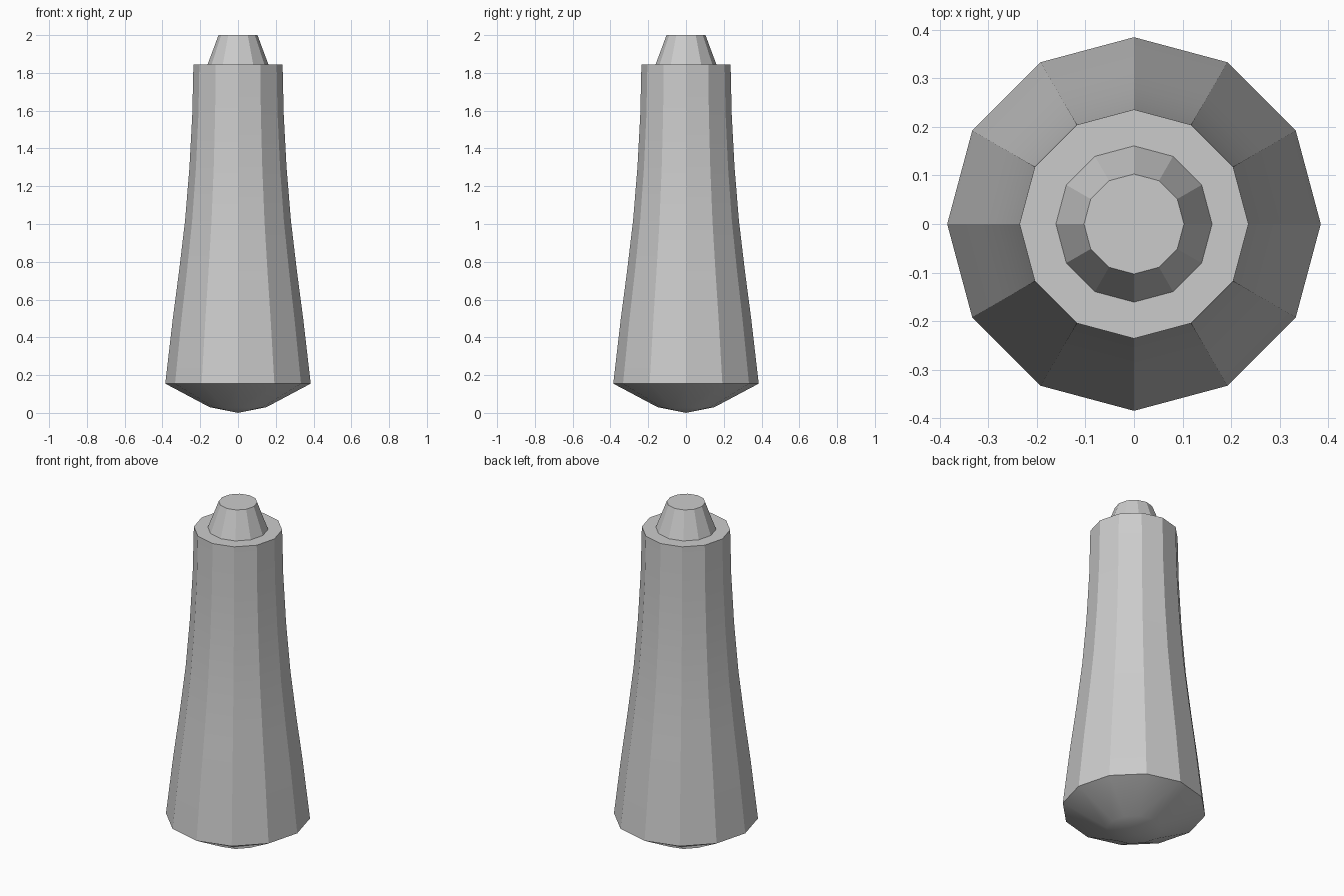
import bpy, bmesh
from math import cos, sin, pi, radians

if "Cube" in bpy.data.objects:
    bpy.data.objects.remove(bpy.data.objects["Cube"])

SIDES = 12

# Profile as (radius, height): domed base, flared body, flat shoulder, tapered tip
PROFILE = [
    (0.15, 0.03), (0.385, 0.155),
    (0.345, 0.50), (0.312, 0.75), (0.28, 1.02), (0.257, 1.30), (0.242, 1.58), (0.236, 1.845),
    (0.161, 1.845), (0.103, 2.0),
]


def lathe(name, profile, bottom_z):
    bm = bmesh.new()
    rings = [[bm.verts.new((r * cos(2 * pi * i / SIDES), r * sin(2 * pi * i / SIDES), z))
              for i in range(SIDES)] for r, z in profile]
    pole = bm.verts.new((0, 0, bottom_z))
    for i in range(SIDES):
        j = (i + 1) % SIDES
        bm.faces.new((pole, rings[0][j], rings[0][i]))
        for a, b in zip(rings, rings[1:]):
            bm.faces.new((a[i], a[j], b[j], b[i]))
    bm.faces.new(rings[-1])
    bmesh.ops.recalc_face_normals(bm, faces=bm.faces)
    mesh = bpy.data.meshes.new(name)
    bm.to_mesh(mesh)
    bm.free()
    obj = bpy.data.objects.new(name, mesh)
    bpy.context.collection.objects.link(obj)
    return obj


# Turned handle with tip
handle = lathe("handle", PROFILE, 0.0)

# Smooth along the length, crisp between the twelve sides
bpy.context.view_layer.objects.active = handle
handle.select_set(True)
bpy.ops.object.shade_smooth_by_angle(angle=radians(25))
